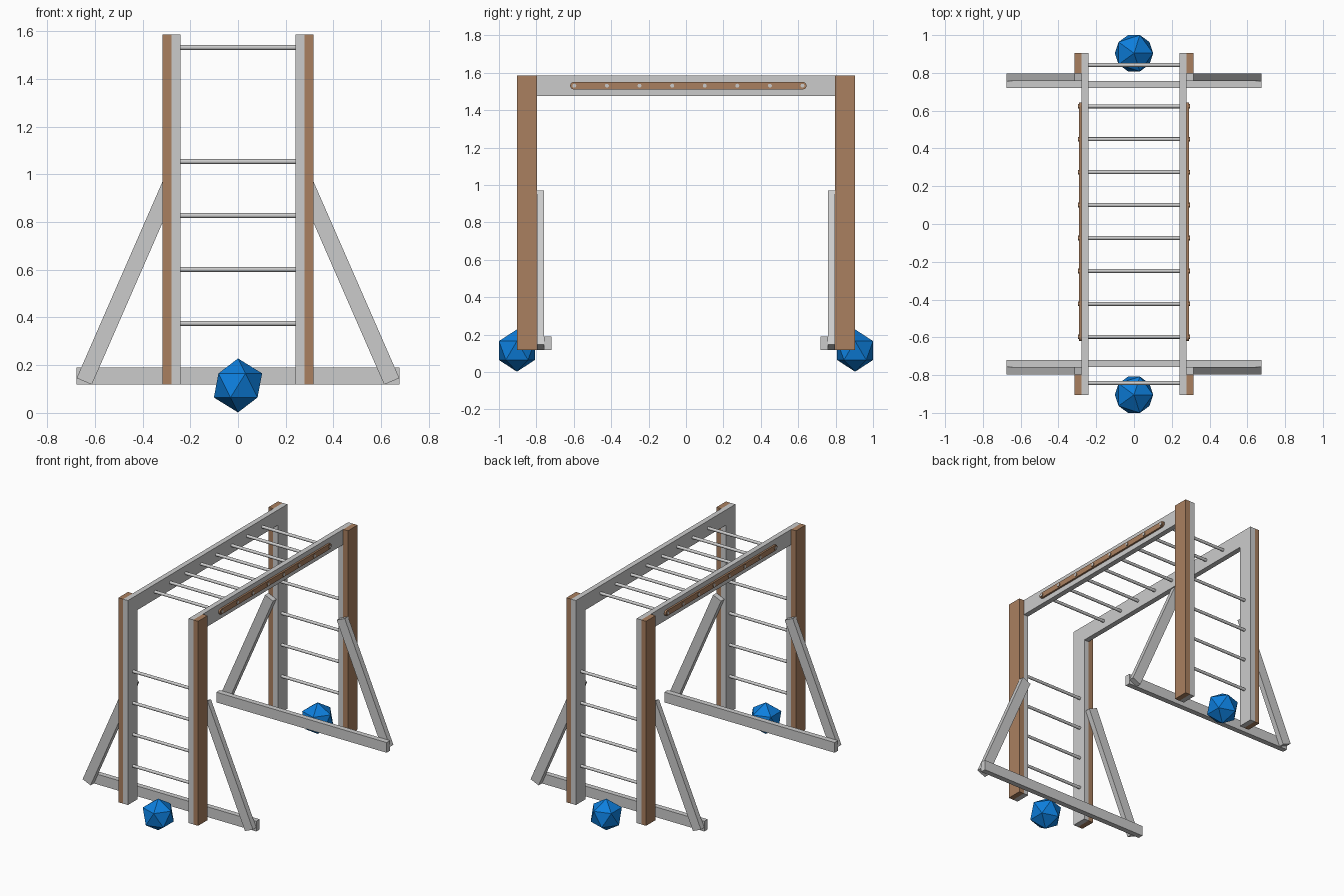
import bpy, bmesh, math
from mathutils import Vector

if "Cube" in bpy.data.objects:
    bpy.data.objects.remove(bpy.data.objects["Cube"])


def material(name, rgb):
    m = bpy.data.materials.new(name)
    m.diffuse_color = (*rgb, 1)
    m.use_nodes = True
    m.node_tree.nodes["Principled BSDF"].inputs["Base Color"].default_value = m.diffuse_color
    return m


GREY = material("light grey", (0.60, 0.60, 0.60))
BROWN = material("wood brown", (0.40, 0.215, 0.115))
BLUE = material("blue", (0.004, 0.21, 0.72))


def finish(name, bm, mat):
    bmesh.ops.recalc_face_normals(bm, faces=bm.faces)
    me = bpy.data.meshes.new(name)
    bm.to_mesh(me)
    bm.free()
    me.materials.append(mat)
    ob = bpy.data.objects.new(name, me)
    bpy.context.collection.objects.link(ob)
    return ob


def prism(name, points, offset, mat):
    """Extrude a flat outline along an offset."""
    bm = bmesh.new()
    face = bm.faces.new([bm.verts.new(p) for p in points])
    out = bmesh.ops.extrude_face_region(bm, geom=[face])
    verts = [v for v in out["geom"] if isinstance(v, bmesh.types.BMVert)]
    bmesh.ops.translate(bm, verts=verts, vec=offset)
    return finish(name, bm, mat)


def box(name, x, y, z, mat):
    pts = [(x[0], y[0], z[0]), (x[1], y[0], z[0]), (x[1], y[1], z[0]), (x[0], y[1], z[0])]
    return prism(name, pts, (0, 0, z[1] - z[0]), mat)


def rod(name, x0, x1, y, z, r, mat, sides=20):
    """Cylinder along x."""
    pts = [(x0, y + r * math.cos(2 * math.pi * i / sides),
            z + r * math.sin(2 * math.pi * i / sides)) for i in range(sides)]
    ob = prism(name, pts, (x1 - x0, 0, 0), mat)
    for p in ob.data.polygons:
        p.use_smooth = len(p.vertices) == 4
    ob.data.set_sharp_from_angle(angle=math.radians(40))
    return ob


INNER, MID, OUTER = 0.241, 0.278, 0.316   # post layers in x
BOTTOM, BEAM_Z, TOP = 0.118, 1.476, 1.585
RUNG_Z = 1.531
rung_ys = [-0.597 + 0.1743 * i for i in range(8)]

for sx, side in ((-1, "left"), (1, "right")):
    # long top beams
    box(f"top_beam_{side}", (sx * INNER, sx * MID), (-0.904, 0.904), (BEAM_Z, TOP), GREY)

    # rounded cover strip over the rung ends
    r, y0, y1 = 0.0195, -0.600, 0.625
    pts = []
    for i in range(13):
        a = math.pi / 2 - math.pi * i / 12
        pts.append((sx * MID, y1 + r * math.cos(a), RUNG_Z + r * math.sin(a)))
    for i in range(13):
        a = -math.pi / 2 - math.pi * i / 12
        pts.append((sx * MID, y0 + r * math.cos(a), RUNG_Z + r * math.sin(a)))
    prism(f"cover_strip_{side}", pts, (sx * 0.013, 0, 0), BROWN)
    for y in rung_ys:
        rod(f"rung_collar_{side}", sx * 0.288, sx * 0.2955, y, RUNG_Z, 0.0125, BROWN)

    for sy, end in ((-1, "front"), (1, "back")):
        ys = (sy * 0.796, sy * 0.904)
        # two-layer posts
        box(f"outer_post_{end}_{side}", (sx * MID, sx * OUTER), ys, (BOTTOM, TOP), BROWN)
        box(f"inner_post_{end}_{side}", (sx * INNER, sx * MID), ys, (BOTTOM, BEAM_Z), GREY)
        # slanted brace with square-cut ends
        top, low = Vector((0.316, 0.97)), Vector((0.676, 0.146))
        d = (top - low).normalized()
        w = Vector((-d.y, d.x)) * 0.069
        pts = [(sx * p.x, sy * 0.758, p.y) for p in (top, low, low + w, top + w)]
        prism(f"brace_{end}_{side}", pts, (0, sy * 0.038, 0), GREY)

# overhead rungs
for y in rung_ys:
    rod("overhead_rung", -0.296, 0.296, y, RUNG_Z, 0.0105, GREY)

for sy, end in ((-1, "front"), (1, "back")):
    # foot beam
    box(f"foot_beam_{end}", (-0.676, 0.676), (sy * 0.72, sy * 0.758), (BOTTOM, 0.191), GREY)
    # ladder rungs
    for i in range(4):
        rod(f"ladder_rung_{end}", -MID, MID, sy * 0.842, 0.375 + 0.226 * i, 0.0105, GREY)
    # faceted ball
    bm = bmesh.new()
    bmesh.ops.create_icosphere(bm, subdivisions=1, radius=0.113)
    bmesh.ops.translate(bm, verts=bm.verts, vec=(0, sy * 0.904, 0.115))
    finish(f"ball_{end}", bm, BLUE)
